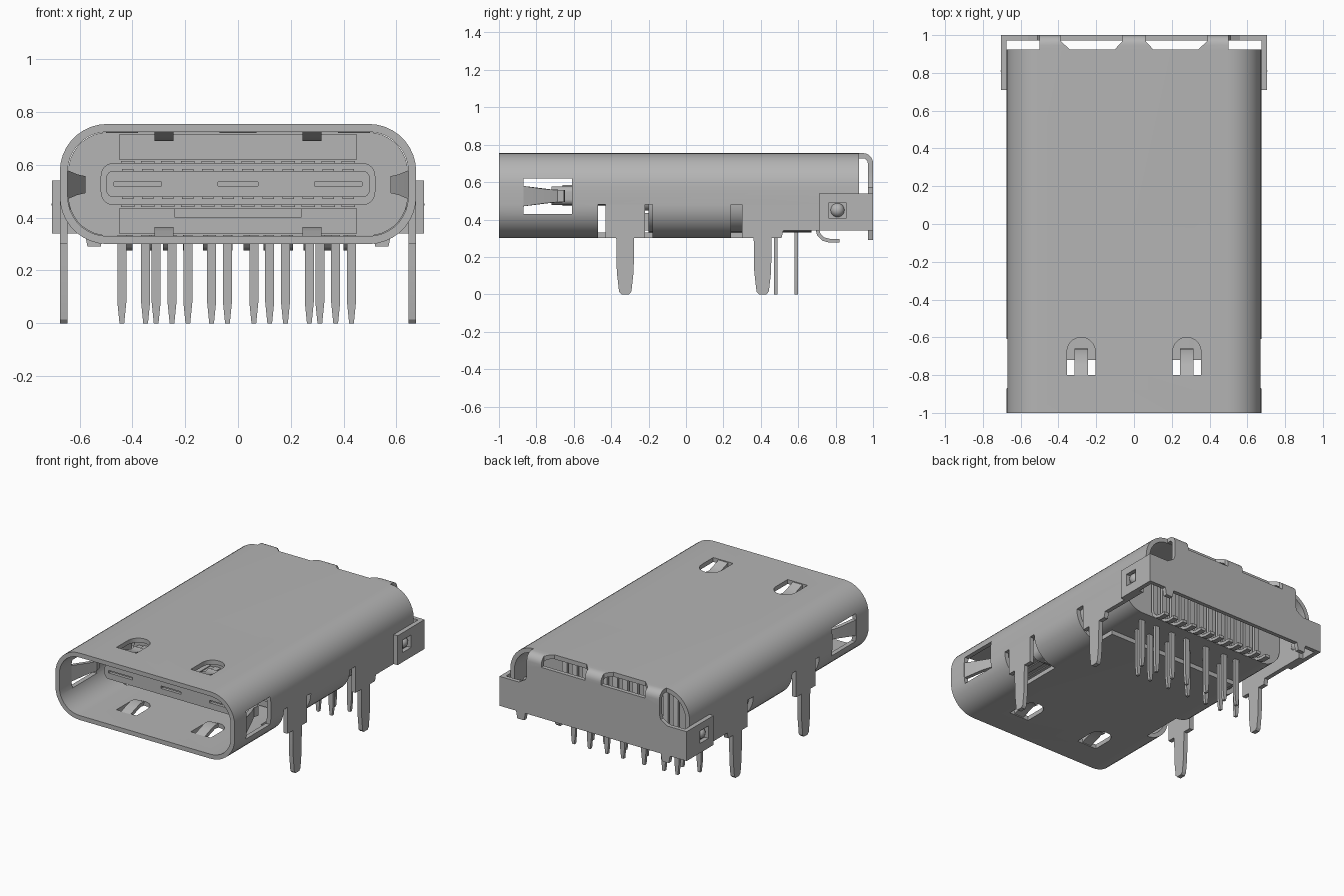
import bpy, bmesh, math
from mathutils import Vector

if "Cube" in bpy.data.objects:
    bpy.data.objects.remove(bpy.data.objects["Cube"], do_unlink=True)

metal = bpy.data.materials.new("plain grey")
metal.use_nodes = True
GREY = (0.46, 0.46, 0.46, 1)
metal.diffuse_color = GREY
metal.node_tree.nodes["Principled BSDF"].inputs["Base Color"].default_value = GREY


def finish(ob):
    me = ob.data
    me.materials.clear()
    me.materials.append(metal)
    for p in me.polygons:
        p.material_index = 0
    me.shade_smooth()
    me.set_sharp_from_angle(angle=math.radians(30))
    return ob


def prism(name, pts, axis, a, b):
    """Extrude a 2D outline along an axis from a to b."""
    place = {"x": lambda p, t: (t, p[0], p[1]),
             "y": lambda p, t: (p[0], t, p[1]),
             "z": lambda p, t: (p[0], p[1], t)}[axis]
    bm = bmesh.new()
    lo = [bm.verts.new(place(p, a)) for p in pts]
    hi = [bm.verts.new(place(p, b)) for p in pts]
    bm.faces.new(lo)
    bm.faces.new(hi[::-1])
    n = len(pts)
    for i in range(n):
        j = (i + 1) % n
        bm.faces.new((lo[i], hi[i], hi[j], lo[j]))
    bmesh.ops.recalc_face_normals(bm, faces=bm.faces)
    me = bpy.data.meshes.new(name)
    bm.to_mesh(me)
    bm.free()
    ob = bpy.data.objects.new(name, me)
    bpy.context.collection.objects.link(ob)
    return finish(ob)


def rect(a, b, c, d):
    return [(a, c), (b, c), (b, d), (a, d)]


def box(name, x0, x1, y0, y1, z0, z1):
    return prism(name, rect(x0, x1, y0, y1), "z", z0, z1)


def round_rect(hw, hh, r, cz, steps=9):
    pts = []
    for k, (sx, sz) in enumerate(((1, 1), (-1, 1), (-1, -1), (1, -1))):
        for i in range(steps + 1):
            t = (k + i / steps) * math.pi / 2
            pts.append((sx * (hw - r) + r * math.cos(t),
                        cz + sz * (hh - r) + r * math.sin(t)))
    return pts


def ribbon(path, t):
    """Outline of a strip of thickness t that follows a 2D path."""
    left, right = [], []
    for i, p in enumerate(path):
        d = Vector(path[min(i + 1, len(path) - 1)]) - Vector(path[max(i - 1, 0)])
        n = Vector((-d.y, d.x)).normalized() * t / 2
        left.append(tuple(Vector(p) + n))
        right.append(tuple(Vector(p) - n))
    return left + right[::-1]


def cut(ob, cutter):
    mod = ob.modifiers.new("cut", "BOOLEAN")
    mod.operation = "DIFFERENCE"
    mod.solver = "EXACT"
    mod.object = cutter
    cutter.hide_render = True
    dg = bpy.context.evaluated_depsgraph_get()
    me = bpy.data.meshes.new_from_object(ob.evaluated_get(dg))
    ob.modifiers.clear()
    ob.data = me
    bpy.data.objects.remove(cutter, do_unlink=True)
    finish(ob)


MID = 0.5275          # shell centre height
WALL_IN, WALL_OUT = 0.645, 0.675

# Outer shell tube
shell = prism("shell", round_rect(WALL_OUT, 0.2275, 0.18, MID), "y", -1, 0.925)
inner = round_rect(WALL_IN, 0.1975, 0.15, MID)
cut(shell, prism("cutter", inner, "y", -1.2, 1.2))
cut(shell, box("cutter", -0.6, 0.6, 0.38, 1.2, 0.2, 0.4))
cut(shell, prism("cutter", rect(-0.87, -0.61, 0.43, 0.62), "x", -1, 1))
for s in (-1, 1):
    arch = [(s * 0.28 + 0.075 * math.cos(i * math.pi / 10),
             -0.675 + 0.075 * math.sin(i * math.pi / 10)) for i in range(11)]
    arch += [(s * 0.28 - 0.075, -0.8), (s * 0.28 + 0.075, -0.8)]
    cut(shell, prism("cutter", arch, "z", 0.1, 1))
    for y0, y1 in ((-0.47, -0.18), (0.24, 1.2)):
        cut(shell, box("cutter", *sorted((s * 0.5, s)), y0, y1, 0.2, 0.48))


def leg(y, top):
    """Tapered solder leg outline, from front to back."""
    return [(y - 0.048, top), (y - 0.045, 0.12), (y - 0.033, 0.015), (y - 0.02, 0),
            (y + 0.02, 0), (y + 0.033, 0.015), (y + 0.045, 0.12), (y + 0.048, top)]


for s, side in ((-1, "right"), (1, "left")):
    # Side legs and rear flange
    xs = sorted((s * WALL_IN, s * WALL_OUT))
    front = [(-0.43, 0.48), (-0.43, 0.30)] + leg(-0.325, 0.30) + [(-0.22, 0.30), (-0.22, 0.48)]
    prism(side + "_front_leg", front, "x", *xs)
    rear = [(0.30, 0.48), (0.30, 0.30)] + leg(0.41, 0.30)
    rear += [(0.51, 0.30), (0.52, 0.34), (0.86, 0.34), (0.86, 0.48)]
    prism(side + "_rear_leg", rear, "x", *xs)

    # Spring fingers in the side windows
    path = [(s * 0.66, -0.875), (s * 0.62, -0.76), (s * 0.59, -0.69), (s * 0.60, -0.65)]
    finger = prism(side + "_side_spring", ribbon(path, 0.025), "z", 0.47, 0.58)
    for v in finger.data.vertices:
        k = min(1, (v.co.y + 0.875) / 0.16)
        v.co.z = 0.525 + (v.co.z - 0.525) * (1 - 0.42 * k)

    # Spring fingers in the top and bottom windows
    for up, where in ((1, "top"), (-1, "bottom")):
        path = [(-0.81, MID + up * 0.212), (-0.75, MID + up * 0.19),
                (-0.70, MID + up * 0.175), (-0.66, MID + up * 0.18)]
        prism(f"{side}_{where}_spring", ribbon(path, 0.025), "x",
              s * 0.28 - 0.036, s * 0.28 + 0.036)

    # Wrapped wing with latch window and bump
    wing = prism(side + "_wing", rect(0.71, 1, 0.34, 0.54), "x",
                 *sorted((s * WALL_OUT, s * 0.705)))
    cut(wing, prism("cutter", rect(0.765, 0.855, 0.405, 0.49), "x", -1, 1))
    bpy.ops.mesh.primitive_uv_sphere_add(segments=20, ring_count=10, radius=0.038,
                                         location=(s * 0.668, 0.81, 0.45))
    bump = bpy.context.object
    bump.name = side + "_latch_bump"
    finish(bump)

# Back plate with feet, and the strap folded over from the shell top
half = [(0.51, 0.34), (0.52, 0.29), (0.57, 0.29), (0.58, 0.34), (0.70, 0.34),
        (0.70, 0.54), (0.56, 0.54), (0.51, 0.57), (0.50, 0.60), (0.50, 0.66)]
outline = half + [(-x, z) for x, z in reversed(half)]
prism("back_plate", outline, "y", 0.972, 1)
fold = [(0.92, 0.741)] + [(0.946 + 0.04 * math.sin(t * math.pi / 12),
                           0.701 + 0.04 * math.cos(t * math.pi / 12)) for t in range(7)]
fold.append((0.986, 0.66))
strap = prism("folded_strap", ribbon(fold, 0.028), "x", -0.5, 0.5)
for s in (-1, 1):
    hole = [(0.39, 1.1), (0.39, 0.97), (0.33, 0.915), (0.11, 0.915), (0.06, 0.97), (0.06, 1.1)]
    cut(strap, prism("cutter", [(s * x, y) for x, y in hole], "z", 0.685, 0.9))

# Insulating housing and the contact tongue
prism("housing", round_rect(0.643, 0.196, 0.15, MID), "y", -0.2, 0.67)
box("upper_shield", -0.45, 0.45, -0.26, -0.19, 0.62, 0.715)
box("lower_shield", -0.45, 0.45, -0.26, -0.19, 0.34, 0.435)
box("shield_step", -0.24, 0.24, -0.3, -0.25, 0.40, 0.435)
prism("tongue_base", round_rect(0.52, 0.08, 0.05, MID), "y", -0.38, -0.19)
tongue = prism("tongue", round_rect(0.50, 0.05, 0.03, MID), "y", -0.72, -0.2)
for x, w in ((-0.38, 0.09), (0, 0.075), (0.38, 0.09)):
    cut(tongue, box("cutter", x - w, x + w, -0.8, -0.70, 0.519, 0.536))

# Contacts, rear leads with bent feet, and through-hole pins
tail = [(0.66, 0.655), (0.69, 0.65), (0.70, 0.62), (0.70, 0.36), (0.71, 0.32),
        (0.735, 0.295), (0.77, 0.286), (0.82, 0.286)]
for i in range(12):
    x = (i - 5.5) * 0.076
    box("upper_contact", x - 0.022, x + 0.022, -0.66, -0.37, 0.576, 0.584)
    box("lower_contact", x - 0.022, x + 0.022, -0.66, -0.37, 0.471, 0.479)
    box("contact_root", x - 0.025, x + 0.025, -0.36, -0.25, 0.44, 0.615)
    prism("rear_lead", ribbon(tail, 0.02), "x", x - 0.018, x + 0.018)

pin_x = (-0.44, -0.35, -0.31, -0.25, -0.19, -0.10, -0.04,
         0.06, 0.12, 0.18, 0.27, 0.31, 0.37, 0.43)
for i, x in enumerate(pin_x):
    y = (0.48, 0.59)[i % 2]
    pin = [(-0.017, 0.34), (-0.017, 0.08), (-0.009, 0), (0.009, 0), (0.017, 0.08), (0.017, 0.34)]
    prism("pin", [(x + px, z) for px, z in pin], "y", y - 0.01, y + 0.01)
